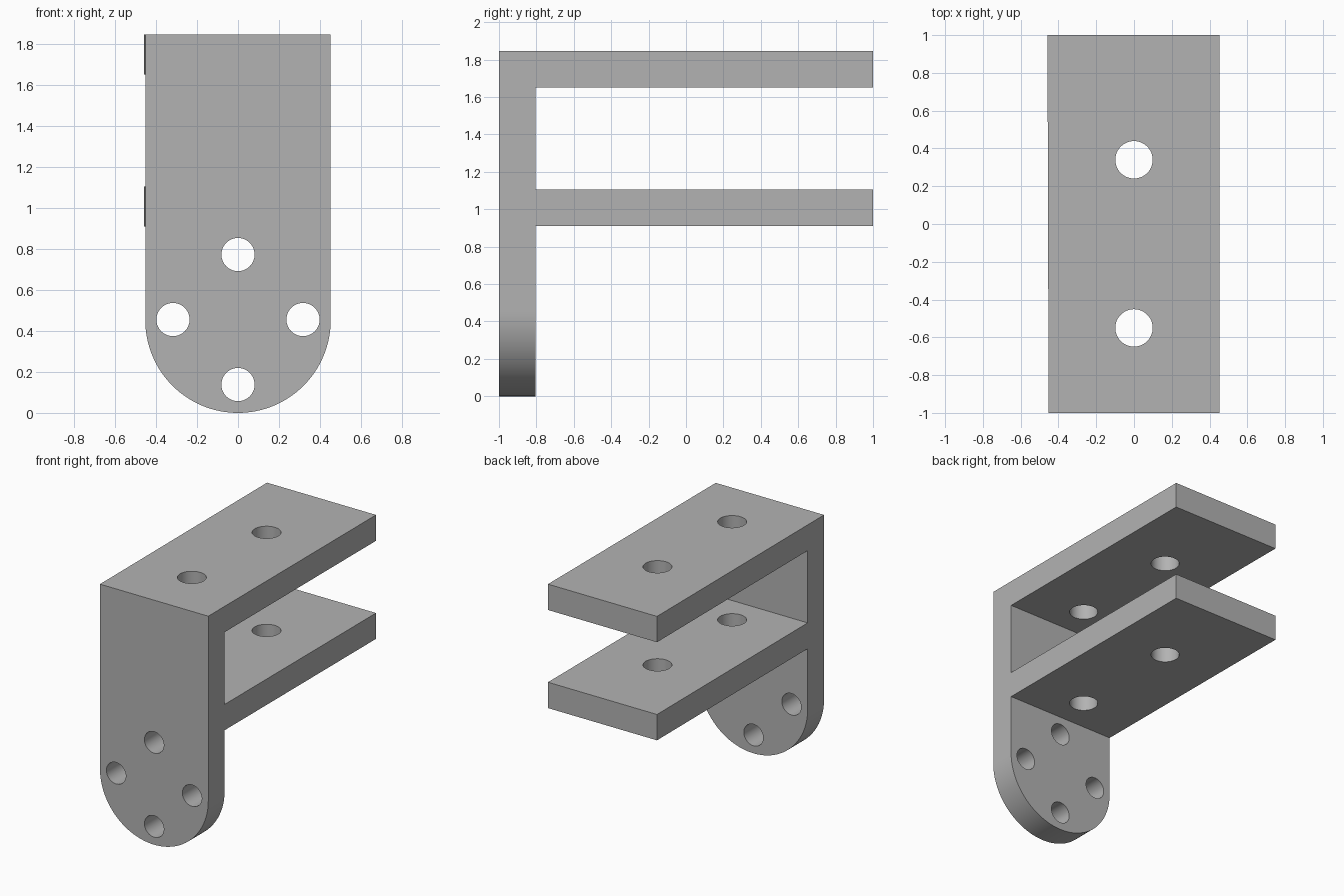
import bpy
import bmesh
from math import sin, cos, pi
from mathutils import Vector

cube = bpy.data.objects.get("Cube")
if cube:
    bpy.data.objects.remove(cube, do_unlink=True)

HALF_W, TOP, THICK = 0.452, 1.845, 0.195
FRONT, BACK = -1.0, 1.0
INNER = FRONT + THICK
SHELF_TOP = 1.105


def prism(name, points, offset):
    """Solid made by extruding a closed outline along an offset."""
    bm = bmesh.new()
    face = bm.faces.new([bm.verts.new(p) for p in points])
    extruded = bmesh.ops.extrude_face_region(bm, geom=[face])["geom"]
    moved = [v for v in extruded if isinstance(v, bmesh.types.BMVert)]
    bmesh.ops.translate(bm, verts=moved, vec=Vector(offset))
    bmesh.ops.recalc_face_normals(bm, faces=bm.faces)
    mesh = bpy.data.meshes.new(name)
    bm.to_mesh(mesh)
    bm.free()
    obj = bpy.data.objects.new(name, mesh)
    bpy.context.collection.objects.link(obj)
    return obj


def arc(radius, start, end, steps):
    return [(radius * cos(start + (end - start) * i / steps),
             radius * sin(start + (end - start) * i / steps))
            for i in range(steps + 1)]


def combine(target, tool, operation):
    """Apply a boolean and discard the tool."""
    mod = target.modifiers.new("cut", 'BOOLEAN')
    mod.operation, mod.object, mod.solver = operation, tool, 'EXACT'
    bpy.context.view_layer.objects.active = target
    bpy.ops.object.modifier_apply(modifier=mod.name)
    bpy.data.objects.remove(tool, do_unlink=True)


# Side profile: upright plate with two arms
profile = [(FRONT, -0.1), (INNER, -0.1),
           (INNER, SHELF_TOP - THICK), (BACK, SHELF_TOP - THICK),
           (BACK, SHELF_TOP), (INNER, SHELF_TOP),
           (INNER, TOP - THICK), (BACK, TOP - THICK),
           (BACK, TOP), (FRONT, TOP)]
bracket = prism("bracket", [(-0.6, y, z) for y, z in profile], (1.2, 0, 0))

# Front outline with the rounded lower end
outline = [(x, z + HALF_W) for x, z in arc(HALF_W, pi, 2 * pi, 64)]
outline += [(HALF_W, TOP + 0.1), (-HALF_W, TOP + 0.1)]
combine(bracket, prism("outline", [(x, -1.2, z) for x, z in outline], (0, 2.4, 0)),
        'INTERSECT')

# Arms flare very slightly on the right at their far end
for v in bracket.data.vertices:
    if v.co.y > 0.9 and v.co.x < 0:
        v.co.x -= 0.006

# Four bolt holes through the upright plate
circle = arc(1, 0, 2 * pi, 48)[:-1]
for i in range(4):
    cx, cz = 0.317 * cos(i * pi / 2), 0.455 + 0.317 * sin(i * pi / 2)
    ring = [(cx + 0.081 * a, FRONT - 0.1, cz + 0.081 * b) for a, b in circle]
    combine(bracket, prism("bolt_hole", ring, (0, 0.4, 0)), 'DIFFERENCE')

# Two pin holes through both arms
for cy in (-0.55, 0.34):
    ring = [(0.099 * a, cy + 0.099 * b, 0.8) for a, b in circle]
    combine(bracket, prism("pin_hole", ring, (0, 0, 1.2)), 'DIFFERENCE')

# Plain grey finish
grey = bpy.data.materials.new("grey_metal")
grey.use_nodes = True
colour = (0.45, 0.45, 0.45, 1)
grey.diffuse_color = colour
grey.node_tree.nodes["Principled BSDF"].inputs["Base Color"].default_value = colour
bracket.data.materials.clear()
bracket.data.materials.append(grey)
for p in bracket.data.polygons:
    p.material_index = 0

bpy.ops.object.select_all(action='DESELECT')
bracket.select_set(True)
bpy.context.view_layer.objects.active = bracket
bpy.ops.object.shade_smooth_by_angle(angle=pi / 6)
